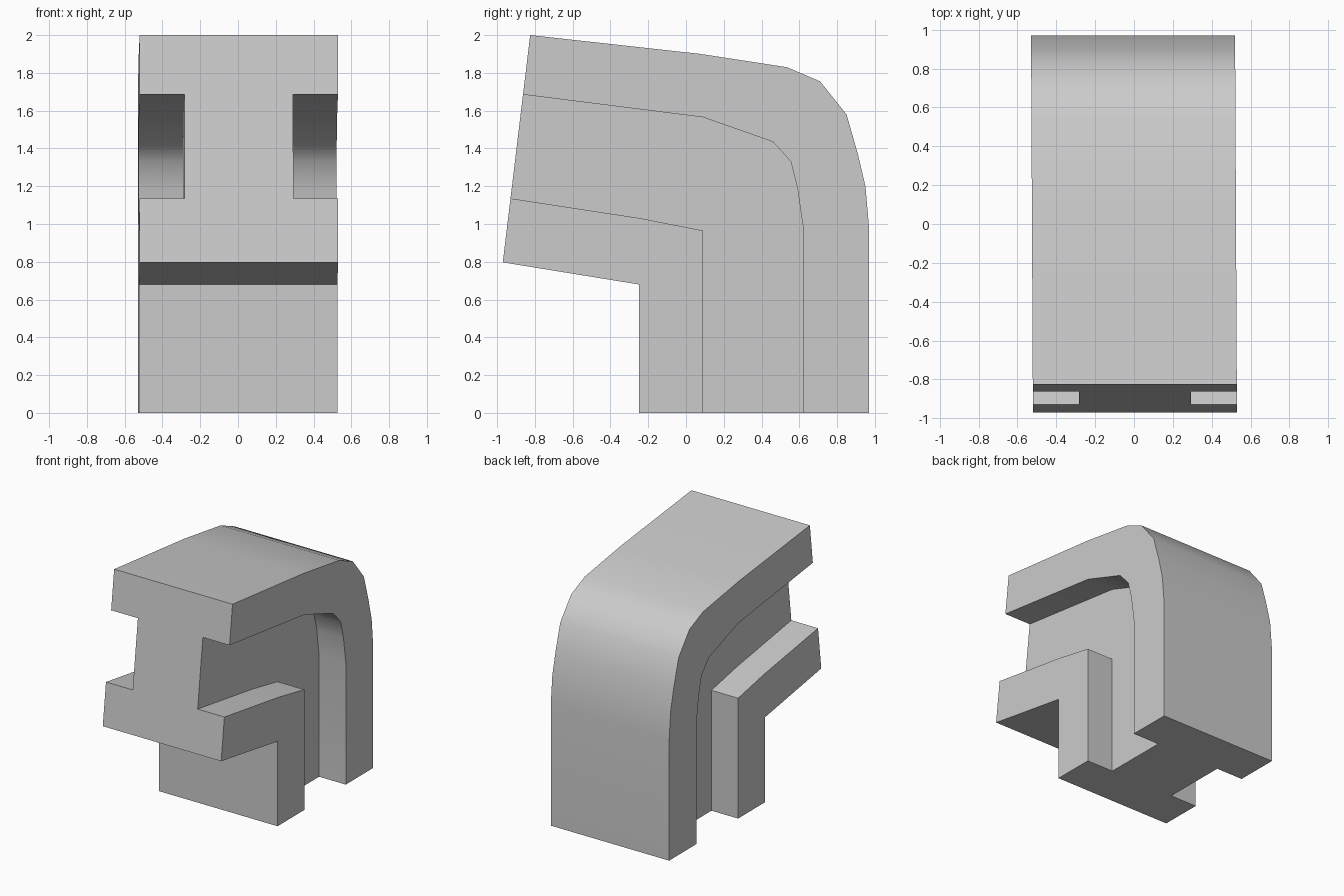
import bpy, bmesh, math

if "Cube" in bpy.data.objects:
    bpy.data.objects.remove(bpy.data.objects["Cube"])

SKEW = -0.005  # slight sideways lean along y


def prism(name, profile, x0, x1):
    """Extrude a (y, z) profile along x."""
    bm = bmesh.new()
    face = bm.faces.new([bm.verts.new((x0, y, z)) for y, z in profile])
    ext = bmesh.ops.extrude_face_region(bm, geom=[face])
    for v in ext["geom"]:
        if isinstance(v, bmesh.types.BMVert):
            v.co.x = x1
    for v in bm.verts:
        v.co.x += SKEW * v.co.y
    bmesh.ops.recalc_face_normals(bm, faces=bm.faces)
    mesh = bpy.data.meshes.new(name)
    bm.to_mesh(mesh)
    bm.free()
    obj = bpy.data.objects.new(name, mesh)
    bpy.context.collection.objects.link(obj)
    return obj


# Overall bent beam outline
outline = [(0.97, 0), (0.97, 0.97), (0.95, 1.2), (0.91, 1.37), (0.85, 1.58),
           (0.71, 1.755), (0.535, 1.83), (0.08, 1.9), (-0.825, 2.0),
           (-0.97, 0.797), (-0.25, 0.68), (-0.25, 0)]
# Side channel between the two flanges, running past both ends
channel = [(0.62, -0.2), (0.62, 0.98), (0.59, 1.19), (0.555, 1.33),
           (0.46, 1.435), (0.09, 1.565), (-1.05, 1.709), (-1.05, 1.154),
           (-0.24, 1.03), (0.09, 0.965), (0.09, -0.2)]

beam = prism("bent_i_beam", outline, -0.525, 0.525)
bpy.context.view_layer.objects.active = beam
beam.select_set(True)

# Cut the channel into each side, leaving the central web
for side in (-1, 1):
    cutter = prism("channel_cutter", channel, side * 0.288, side * 0.8)
    cutter.hide_render = True
    mod = beam.modifiers.new("channel", 'BOOLEAN')
    mod.operation = 'DIFFERENCE'
    mod.solver = 'EXACT'
    mod.object = cutter
    bpy.ops.object.modifier_apply(modifier=mod.name)
    bpy.data.objects.remove(cutter)

bpy.ops.object.shade_smooth_by_angle(angle=math.radians(30))
